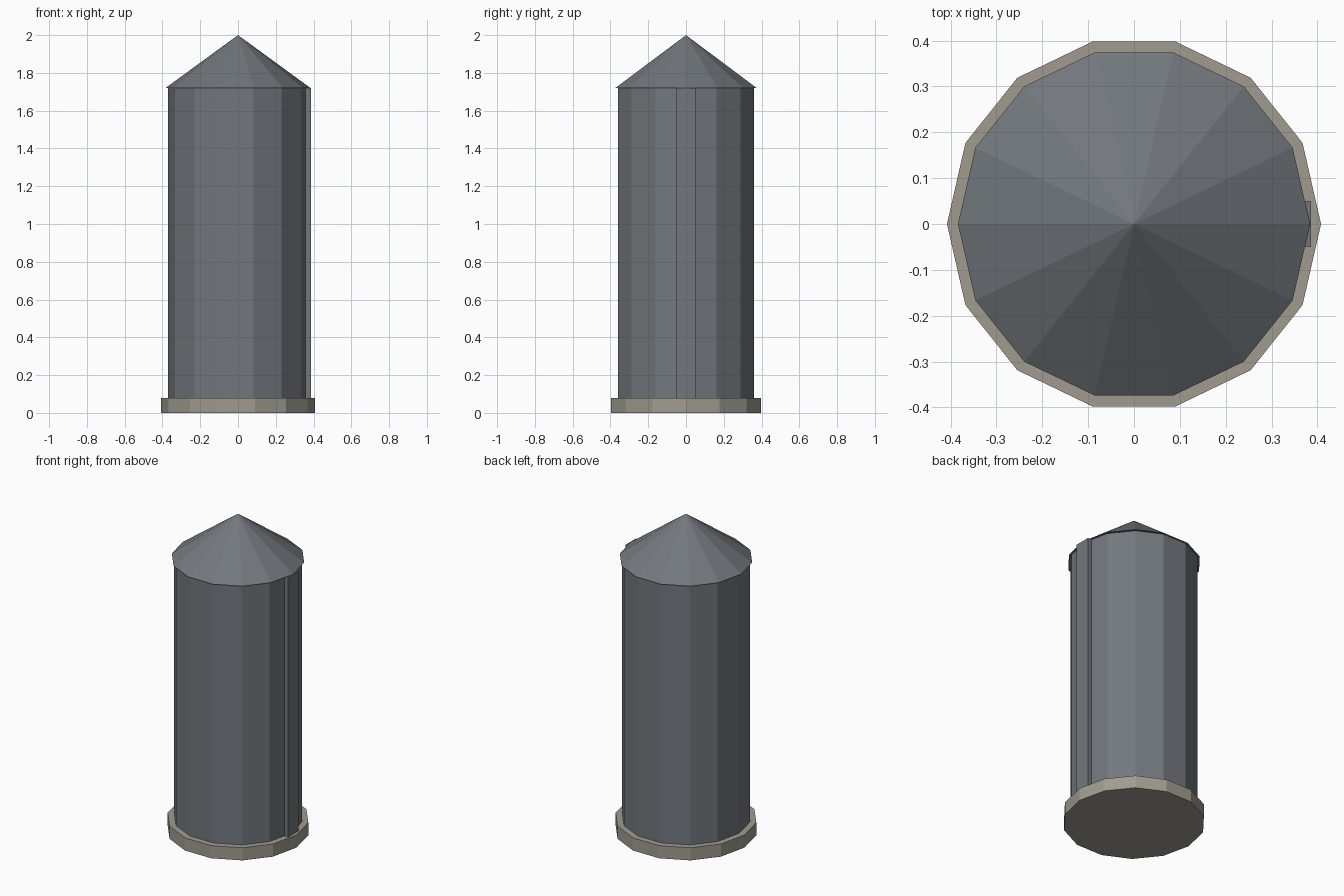
import bpy, bmesh, math
from mathutils import Matrix

if "Cube" in bpy.data.objects:
    bpy.data.objects.remove(bpy.data.objects["Cube"])

SIDES = 14


def material(name, rgb):
    m = bpy.data.materials.new(name)
    m.diffuse_color = (*rgb, 1)
    m.use_nodes = True
    m.node_tree.nodes["Principled BSDF"].inputs["Base Color"].default_value = m.diffuse_color
    return m


def add_object(name, bm, mat):
    bmesh.ops.recalc_face_normals(bm, faces=bm.faces)
    mesh = bpy.data.meshes.new(name)
    bm.to_mesh(mesh)
    bm.free()
    mesh.materials.append(mat)
    bpy.context.collection.objects.link(bpy.data.objects.new(name, mesh))


def prism(name, r_bottom, r_top, z0, z1, mat):
    """14-sided drum or cone with a corner on the x axis."""
    bm = bmesh.new()
    place = Matrix.Translation((0, 0, (z0 + z1) / 2)) @ Matrix.Rotation(math.pi / 2, 4, 'Z')
    bmesh.ops.create_cone(bm, cap_ends=True, segments=SIDES, radius1=r_bottom,
                          radius2=r_top, depth=z1 - z0, matrix=place)
    bmesh.ops.remove_doubles(bm, verts=bm.verts, dist=1e-5)
    add_object(name, bm, mat)


def box(name, lo, hi, mat):
    bm = bmesh.new()
    size = [b - a for a, b in zip(lo, hi)]
    mid = [(a + b) / 2 for a, b in zip(lo, hi)]
    bmesh.ops.create_cube(bm, size=1, matrix=Matrix.Translation(mid) @ Matrix.Diagonal((*size, 1)))
    add_object(name, bm, mat)


metal = material("blue_grey_metal", (0.17, 0.187, 0.205))
stone = material("warm_grey_stone", (0.35, 0.33, 0.275))

# Foundation, drum, conical roof
prism("foundation", 0.408, 0.408, 0.0, 0.08, stone)
prism("drum", 0.37, 0.37, 0.08, 1.72, metal)
prism("roof", 0.384, 0.0, 1.72, 2.0, metal)

# Vertical seam strip on the right side
box("side_strip", (0.355, -0.05, 0.08), (0.386, 0.05, 1.72), metal)
